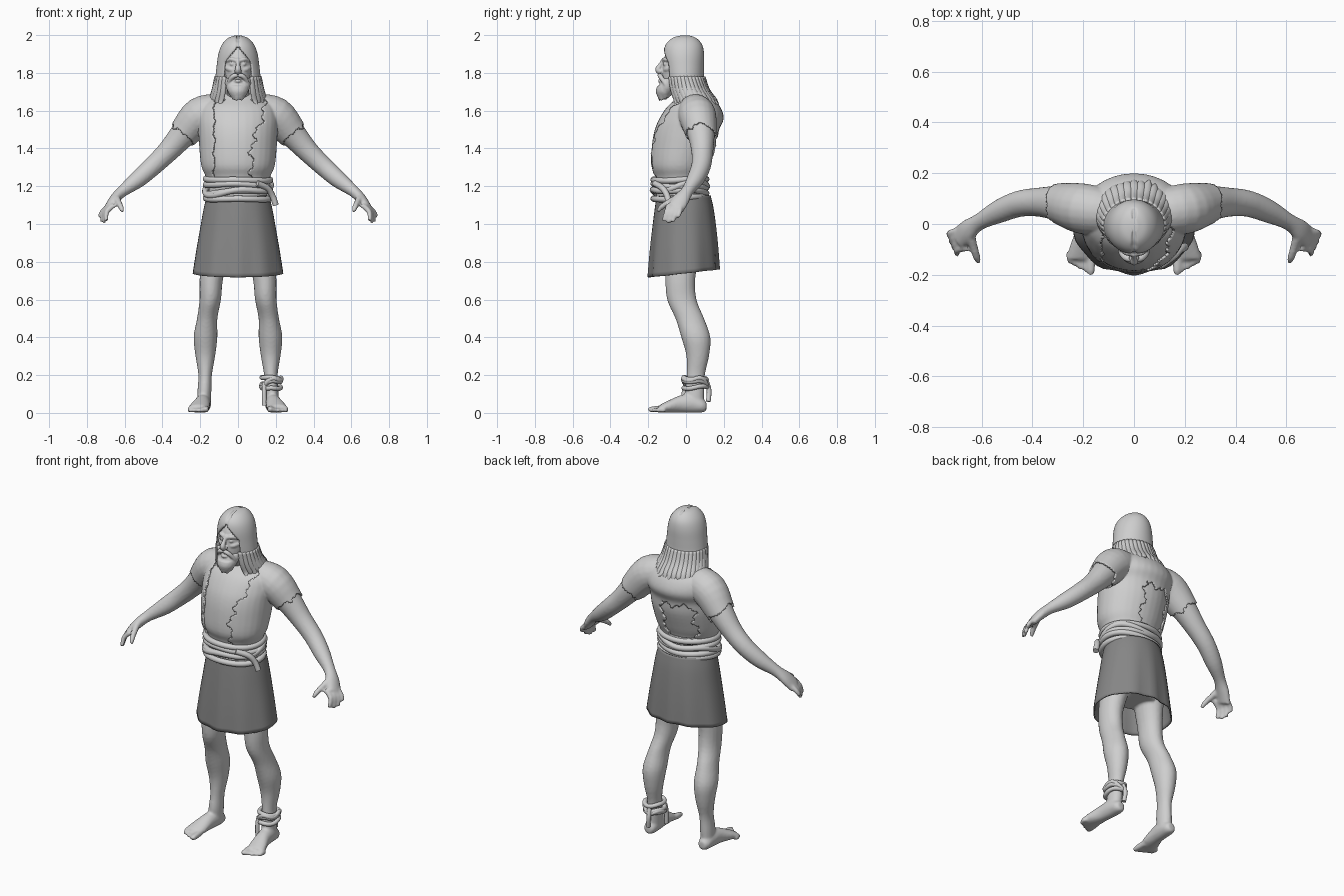
import bpy, bmesh, math, random
from mathutils import Vector

random.seed(4)
cube = bpy.data.objects.get("Cube")
if cube:
    bpy.data.objects.remove(cube, do_unlink=True)

X, Y, Z = Vector((1, 0, 0)), Vector((0, 1, 0)), Vector((0, 0, 1))


def material(name, v):
    m = bpy.data.materials.new(name)
    m.use_nodes = True
    m.diffuse_color = (v, v, v, 1)
    m.node_tree.nodes["Principled BSDF"].inputs["Base Color"].default_value = (v, v, v, 1)
    return m


LIGHT = material("light_grey", 0.62)
DARK = material("dark_grey", 0.24)


def spline(rings, steps):
    """Catmull-Rom interpolation of ring tuples (x, y, z, a, b)."""
    r = [tuple(k) + (k[3],) * (5 - len(k)) for k in rings]
    p = [r[0]] + r + [r[-1]]
    out = []
    for i in range(1, len(p) - 2):
        for s in range(steps):
            t = s / steps
            out.append([b + 0.5 * t * (c - a + t * (2*a - 5*b + 4*c - d + t * (3*(b - c) + d - a)))
                        for a, b, c, d in zip(p[i-1], p[i], p[i+1], p[i+2])])
    return out + [list(r[-1])]


def loft(bm, rings, ref=X, axis=None, n=20, steps=4, side=1):
    """Closed skin through elliptical rings; side=-1 mirrors it in x."""
    rs = spline(rings, steps)
    loops = []
    for i, (x, y, z, a, b) in enumerate(rs):
        t = axis or (Vector(rs[min(i+1, len(rs)-1)][:3]) - Vector(rs[max(i-1, 0)][:3])).normalized()
        u = (ref - t * ref.dot(t)).normalized()
        v = t.cross(u)
        loop = []
        for k in range(n):
            w = math.tau * k / n
            co = Vector((x, y, z)) + u * a * math.cos(w) + v * b * math.sin(w)
            loop.append(bm.verts.new((co.x * side, co.y, co.z)))
        loops.append(loop)
    for p, q in zip(loops, loops[1:]):
        for k in range(n):
            bm.faces.new((p[k], p[(k+1) % n], q[(k+1) % n], q[k]))
    bm.faces.new(loops[0])
    bm.faces.new(loops[-1])


def finish(name, bm, mat=LIGHT, voxel=0, smooth=0, shell=0):
    bmesh.ops.recalc_face_normals(bm, faces=bm.faces)
    for f in bm.faces:
        f.smooth = True
    me = bpy.data.meshes.new(name)
    bm.to_mesh(me)
    bm.free()
    me.materials.clear()
    me.materials.append(mat)
    ob = bpy.data.objects.new(name, me)
    bpy.context.collection.objects.link(ob)
    if voxel:
        m = ob.modifiers.new("Fuse", 'REMESH')
        m.mode, m.voxel_size, m.use_smooth_shade = 'VOXEL', voxel, True
    if smooth:
        m = ob.modifiers.new("Smooth", 'SMOOTH')
        m.factor, m.iterations = 0.5, smooth
    if shell:
        m = ob.modifiers.new("Thickness", 'SOLIDIFY')
        m.thickness, m.offset = abs(shell), math.copysign(1, shell)
    return ob


def cut(bm, rule):
    bmesh.ops.delete(bm, geom=[f for f in bm.faces if rule(f.calc_center_median(), f)], context='FACES')


def jag(t):
    return 0.011 * math.sin(58 * t) + 0.008 * math.sin(131 * t + 1)


# Body: torso, arms, hands, legs and feet fused into one skin
bm = bmesh.new()
loft(bm, [(0, 0, .82, .12, .1), (0, -.01, .95, .16, .13), (0, -.03, 1.12, .155, .125),
          (0, -.032, 1.24, .158, .128), (0, -.032, 1.31, .185, .152), (0, -.012, 1.42, .196, .168),
          (0, 0, 1.5, .2, .165), (0, .025, 1.56, .205, .165), (0, .035, 1.62, .19, .135),
          (0, .04, 1.665, .13, .09), (0, .03, 1.69, .07, .06)], axis=Z, n=32)
for s in (1, -1):
    loft(bm, [(.1, .045, 1.6, .08), (.2, .06, 1.572, .09), (.29, .08, 1.475, .072), (.37, .086, 1.385, .058),
              (.45, .08, 1.308, .052), (.53, .05, 1.237, .046), (.61, .008, 1.175, .033, .031),
              (.655, -.025, 1.13, .044, .027), (.69, -.055, 1.082, .046, .02)], ref=Y, side=s)
    # fingers, from little finger to forefinger, then thumb
    for k in range(4):
        bx, by = .7 - .008 * k, -.025 - .023 * k
        tip = (.734 - .012 * k, by - .018 - .003 * k, (1.035, 1.01, 1.005, 1.015)[k])
        loft(bm, [(bx - .02, by, 1.1, .014), (bx + .018, by - .008, 1.065, .014), (*tip, .01)],
             ref=Y, n=10, side=s)
    loft(bm, [(.645, -.045, 1.14, .02), (.632, -.09, 1.115, .017), (.62, -.13, 1.09, .015),
              (.612, -.15, 1.065, .01)], n=10, side=s)
    loft(bm, [(.11, -.01, .9, .08, .1), (.14, -.03, .72, .063, .08), (.147, -.022, .6, .057, .078),
              (.163, .02, .5, .054, .076), (.172, .052, .4, .063, .077), (.173, .062, .3, .052, .06),
              (.174, .052, .2, .036, .048), (.178, .045, .11, .037, .052), (.18, .05, .04, .036, .045)],
         axis=Z, side=s)
    loft(bm, [(.182, .108, .034, .022, .024), (.182, .085, .038, .036, .036), (.184, .03, .05, .041, .05),
              (.19, -.03, .047, .043, .046), (.202, -.09, .034, .052, .033), (.212, -.14, .022, .055, .02)],
         axis=-Y, side=s)
    for k in range(5):
        x = .172 + .021 * k
        r = .018 if k == 0 else .0135
        loft(bm, [(x, -.11, r + .006, r), (x - .002, -.16 + .009 * k, r + .002, r),
                  (x - .004, -.2 + .011 * k, r, r * .7)], n=10, side=s)
body = finish("body", bm, voxel=.008, smooth=3)

# Torn shirt: a trimmed copy of the body skin with thickness
bpy.context.view_layer.update()
skin = bpy.data.meshes.new_from_object(body.evaluated_get(bpy.context.evaluated_depsgraph_get()))
bm = bmesh.new()
bm.from_mesh(skin)
bpy.data.meshes.remove(skin)


def outside_shirt(c, f):
    sleeve = abs(c.x) > .215 and abs(c.x) - c.z > -1.185 + jag(c.y + c.z)
    right_edge = min(.14, max(.07, .07 + (c.z - 1.42) * .4)) + jag(c.z)
    chest = c.y < .02 and -.125 + jag(c.z) * .3 < c.x < right_edge
    collar = c.z > 1.64 and math.hypot(c.x, c.y - .03) < .11 + jag(c.x)
    hole = c.y > .05 and abs(c.x + .04) < .09 + jag(c.z) and 1.26 < c.z < 1.48 + jag(c.x)
    return c.z < 1.22 or sleeve or chest or collar or hole


cut(bm, outside_shirt)
finish("torn_shirt", bm, shell=.01)

# Head with nose, brows, eyes and cheekbones
bm = bmesh.new()
loft(bm, [(0, .02, 1.58, .068, .065), (0, .01, 1.67, .06, .06), (0, -.035, 1.71, .058, .078),
          (0, -.036, 1.76, .068, .088), (0, -.03, 1.82, .076, .095), (0, -.02, 1.88, .077, .095),
          (0, -.008, 1.93, .07, .08), (0, -.005, 1.965, .045, .05)], axis=Z, n=28)
loft(bm, [(0, -.115, 1.875, .011), (0, -.134, 1.845, .011), (0, -.148, 1.818, .016), (0, -.132, 1.8, .014)])
for s in (1, -1):
    loft(bm, [(.008, -.118, 1.864, .01), (.036, -.11, 1.872, .011), (.06, -.084, 1.862, .008)], ref=Z, side=s)
    loft(bm, [(.024, -.11, 1.815, .012), (.045, -.098, 1.82, .014), (.064, -.07, 1.83, .012)], ref=Z, side=s)
    loft(bm, [(.02, -.114, 1.846, .005), (.031, -.112, 1.847, .01), (.042, -.105, 1.846, .005)], ref=Z, side=s)
    loft(bm, [(.005, -.136, 1.808, .01), (.017, -.128, 1.808, .009)], ref=Z, side=s)
finish("head", bm, voxel=.0045, smooth=2)

# Beard and moustache
bm = bmesh.new()
loft(bm, [(0, -.08, 1.77, .066, .042), (0, -.09, 1.745, .066, .048), (0, -.1, 1.715, .06, .048),
          (0, -.115, 1.682, .042, .038), (0, -.125, 1.658, .018, .018)], axis=Z)
loft(bm, [(-.018, -.131, 1.757, .006), (0, -.139, 1.757, .009), (.018, -.131, 1.757, .006)], ref=Z)
for s in (1, -1):
    loft(bm, [(.003, -.14, 1.789, .011), (.03, -.134, 1.779, .013), (.052, -.112, 1.745, .01),
              (.056, -.1, 1.715, .005)], ref=Y, side=s)
    loft(bm, [(.062, -.055, 1.84, .01), (.066, -.06, 1.79, .014), (.058, -.075, 1.74, .018)], side=s)
for k in range(16):
    a = math.pi * (k + .5) / 16
    x, y = .05 * math.cos(a), -.1 - .045 * math.sin(a)
    low = 1.675 - .02 * math.sin(a) + random.uniform(-.008, .008)
    loft(bm, [(x, y, 1.73, .008), (x * .9, y - .006, 1.7, .009), (x * .6, y + .004, low, .003)], n=8)
finish("beard", bm, voxel=.0045, smooth=1)

# Long hair: parted shell open at the face
bm = bmesh.new()
loft(bm, [(0, -.005, 1.998, .015, .025), (0, -.01, 1.985, .052, .065), (0, -.012, 1.95, .085, .097),
          (0, -.012, 1.9, .104, .108), (0, -.01, 1.83, .114, .106), (0, -.005, 1.76, .122, .103),
          (0, .015, 1.7, .132, .105), (0, .045, 1.65, .148, .115)], axis=Z, n=64, steps=5)
bmesh.ops.recalc_face_normals(bm, faces=bm.faces)
for v in bm.verts:
    if abs(v.co.x) < .007 and v.co.y < .06 and v.co.z > 1.93:
        v.co += Vector((0, .004, -.009))
cut(bm, lambda c, f: f.normal.z < -.95 or
    c.y < -.01 and abs(c.x) < min(.074, (1.945 - c.z) * .75))
finish("hair", bm, smooth=2, shell=-.012)

# Ragged locks around the lower edge of the hair
bm = bmesh.new()
for k in range(27):
    a = math.radians(-52 + 284 * k / 26)
    c, s = math.cos(a), math.sin(a)
    drop = random.uniform(1.6, 1.635)
    spread = random.uniform(.95, 1.1)
    loft(bm, [(.117 * c, -.005 + .1 * s, 1.78, .012, .008), (.13 * c, .013 + .104 * s, 1.71, .019, .01),
              (.147 * c, .04 + .117 * s, 1.655, .018, .009),
              (.15 * c * spread, .045 + .128 * s * spread, drop, .004, .003)],
         ref=Vector((-s, c, 0)), n=8)
finish("hair_locks", bm)

# Skirt: flared open shell, longer at the front
bm = bmesh.new()
loft(bm, [(0, -.012, 1.15, .165, .143), (0, -.01, 1.08, .182, .155), (0, -.01, .98, .2, .167),
          (0, -.011, .86, .221, .178), (0, -.012, .74, .24, .186)], axis=Z, n=48)
bmesh.ops.recalc_face_normals(bm, faces=bm.faces)
cut(bm, lambda c, f: abs(f.normal.z) > .95)
for v in bm.verts:
    low = (1.15 - v.co.z) / .41
    v.co.z += low * v.co.y * .11
    v.co.y += low * .006 * math.sin(9 * math.atan2(v.co.y, v.co.x))
finish("skirt", bm, mat=DARK, shell=-.008)


# Ropes: curves with a round section
def rope(name, radius, paths):
    cu = bpy.data.curves.new(name, 'CURVE')
    cu.dimensions, cu.bevel_depth, cu.bevel_resolution = '3D', radius, 3
    cu.use_fill_caps = True
    for pts, closed in paths:
        sp = cu.splines.new('POLY')
        sp.points.add(len(pts) - 1)
        for p, co in zip(sp.points, pts):
            p.co = (*co, 1)
        sp.use_cyclic_u, sp.use_smooth = closed, True
    cu.materials.append(LIGHT)
    bpy.context.collection.objects.link(bpy.data.objects.new(name, cu))


def ring(x, y, z, rx, ry, tilt, phase):
    w = [math.tau * k / 56 for k in range(56)]
    return [(x + rx * math.cos(t), y + ry * math.sin(t),
             z + tilt * math.sin(t + phase) + tilt * .5 * math.sin(3 * t)) for t in w], True


def tail(*pts):
    return [r[:3] for r in spline([(*p, 0) for p in pts], 6)], False


rope("rope_belt", .0165,
     [ring(0, -.032, 1.137 + .033 * k, .17, .14, (.006, .009, .008, .005)[k], k * 1.9) for k in range(4)]
     + [ring(0, -.032, 1.19, .174, .144, .028, .6),
        tail((.1, -.165, 1.215), (.155, -.125, 1.19), (.182, -.1, 1.15), (.2, -.09, 1.1))])
rope("ankle_rope", .0125,
     [ring(.176, .048, .135 + .024 * k, .05, .06, (.006, .01, .005)[k], k * 2.1) for k in range(3)]
     + [ring(.176, .048, .16, .053, .063, .022, 2),
        tail((.14, .0, .16), (.138, -.01, .11), (.14, -.012, .04)),
        tail((.17, .108, .17), (.165, .122, .12), (.172, .118, .06))])
